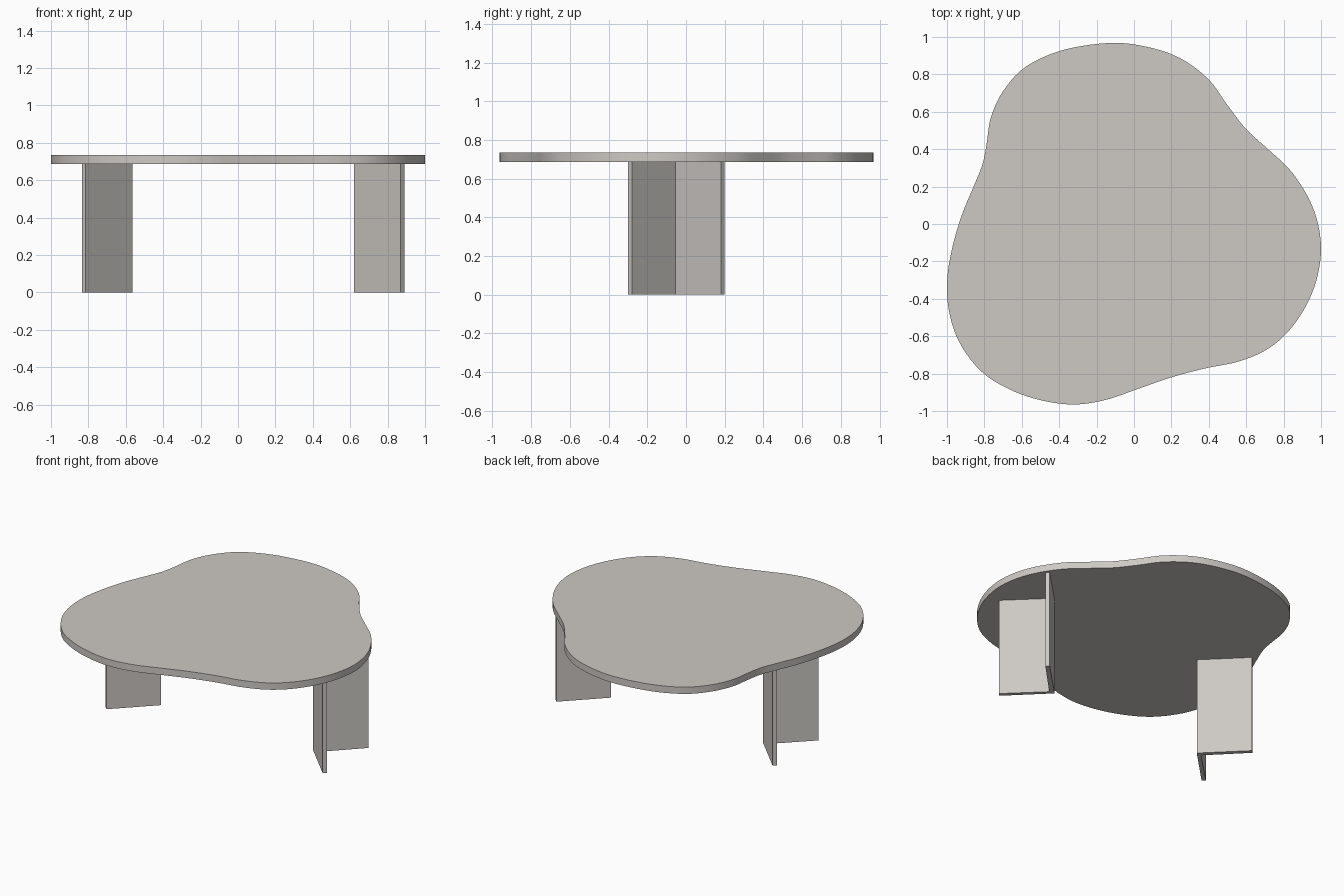
import bpy, bmesh
from mathutils import Vector

if "Cube" in bpy.data.objects:
    bpy.data.objects.remove(bpy.data.objects["Cube"])

# one warm grey for the whole table
mat = bpy.data.materials.new("warm grey")
mat.diffuse_color = (0.61, 0.584, 0.552, 1.0)
mat.use_nodes = True
mat.node_tree.nodes["Principled BSDF"].inputs["Base Color"].default_value = mat.diffuse_color


def prism(name, outline, z0, z1):
    """Extrude a closed 2D outline between two heights."""
    bm = bmesh.new()
    face = bm.faces.new([bm.verts.new((x, y, z0)) for x, y in outline])
    ext = bmesh.ops.extrude_face_region(bm, geom=[face])
    verts = [v for v in ext["geom"] if isinstance(v, bmesh.types.BMVert)]
    bmesh.ops.translate(bm, verts=verts, vec=(0, 0, z1 - z0))
    bmesh.ops.recalc_face_normals(bm, faces=bm.faces)
    me = bpy.data.meshes.new(name)
    bm.to_mesh(me)
    bm.free()
    me.materials.append(mat)
    ob = bpy.data.objects.new(name, me)
    bpy.context.collection.objects.link(ob)
    return ob


def smooth_loop(points, steps):
    """Closed Catmull-Rom curve through the points."""
    p = [Vector(q) for q in points]
    n = len(p)
    out = []
    for i in range(n):
        a, b, c, d = p[i - 1], p[i], p[(i + 1) % n], p[(i + 2) % n]
        for s in range(steps):
            t = s / steps
            out.append(0.5 * (2 * b + (c - a) * t + (2 * a - 5 * b + 4 * c - d) * t ** 2
                              + (3 * b - a - 3 * c + d) * t ** 3))
    return out


# three-lobed table top
TOP = [(-0.126, 0.968), (0.07, 0.947), (0.25, 0.885), (0.40, 0.772), (0.50, 0.635),
       (0.60, 0.507), (0.72, 0.397), (0.84, 0.282), (0.94, 0.125), (0.99, -0.03),
       (0.997, -0.19), (0.95, -0.375), (0.85, -0.545), (0.72, -0.665), (0.56, -0.735),
       (0.38, -0.772), (0.20, -0.82), (0.02, -0.882), (-0.15, -0.94), (-0.32, -0.965),
       (-0.50, -0.942), (-0.67, -0.882), (-0.82, -0.785), (-0.935, -0.63), (-0.99, -0.46),
       (-0.998, -0.29), (-0.97, -0.12), (-0.92, 0.05), (-0.86, 0.195), (-0.81, 0.32),
       (-0.787, 0.435), (-0.765, 0.57), (-0.70, 0.71), (-0.58, 0.84), (-0.38, 0.93)]
top = prism("table_top", smooth_loop(TOP, 5), 0.687, 0.735)
bpy.context.view_layer.objects.active = top
top.select_set(True)
bpy.ops.object.shade_smooth_by_angle(angle=0.6)

# V-shaped legs, opening outwards on each side
V = [(0.0, -0.05), (0.25, -0.30), (0.27, -0.28), (0.04, -0.055), (0.27, 0.18), (0.25, 0.20)]
for name, x, side in (("right_leg", 0.62, 1), ("left_leg", -0.565, -1)):
    prism(name, [(x + side * px, py) for px, py in V], 0.0, 0.687)
